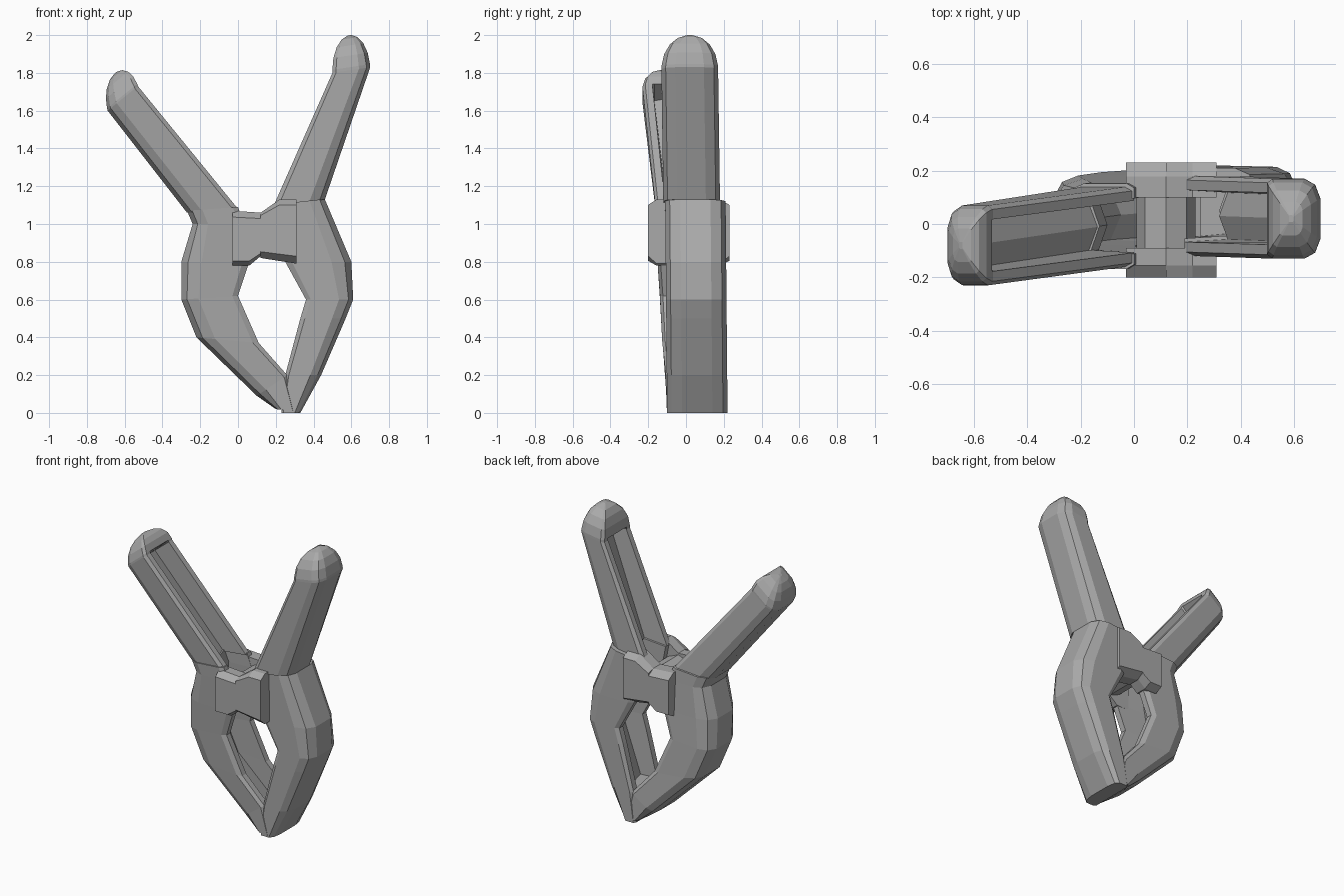
import bpy, bmesh
from math import sin, cos, radians
from mathutils import Vector

cube = bpy.data.objects.get("Cube")
if cube:
    bpy.data.objects.remove(cube, do_unlink=True)

colour = (0.4, 0.4, 0.4, 1)
grey = bpy.data.materials.new("plain grey")
grey.use_nodes = True
grey.diffuse_color = colour
grey.node_tree.nodes["Principled BSDF"].inputs["Base Color"].default_value = colour

HALF_WIDTH = 0.16
HINGE_HEIGHT = 1.1
JAW_TIP_Y = 0.06
CHANNEL_DEPTH = 0.6


def point(x, z):
    return Vector((x, 0, z))


def loft(name, rings):
    """Skin a row of matching rings and close both ends."""
    bm = bmesh.new()
    loops = [[bm.verts.new(corner) for corner in ring] for ring in rings]
    count = len(loops[0])
    for lower, upper in zip(loops, loops[1:]):
        for i in range(count):
            j = (i + 1) % count
            bm.faces.new((lower[i], lower[j], upper[j], upper[i]))
    bm.faces.new(loops[0])
    bm.faces.new(loops[-1])
    bmesh.ops.recalc_face_normals(bm, faces=bm.faces)
    mesh = bpy.data.meshes.new(name)
    bm.to_mesh(mesh)
    bm.free()
    mesh.materials.append(grey)
    bpy.context.collection.objects.link(bpy.data.objects.new(name, mesh))


def section(outer, inner, y_centre, width, depth):
    """U-shaped ring: chamfered outside, channel with a low middle ridge inside."""
    wall = width * 0.65
    half = [(1 - depth, wall * 0.9), (1, wall), (1, width * 0.9), (0.9, width),
            (0.3, width), (0.1, width * 0.85), (0, width * 0.5)]
    ridge = [(1 - depth * 0.8, 0)]
    ring = ridge + half + [(s, -y) for s, y in reversed(half)]
    return [outer.lerp(inner, s) + Vector((0, y_centre + y, 0)) for s, y in ring]


def handle(name, base, tip, apex, base_y, tip_y):
    """Hollow grip that runs from the hinge to a solid rounded end."""
    width = HALF_WIDTH - 0.01
    rings = [section(*base, base_y, width, CHANNEL_DEPTH),
             section(*tip, tip_y, width, CHANNEL_DEPTH)]
    middle = (tip[0] + tip[1]) / 2
    for angle in range(5, 90, 20):
        rise, spread = sin(radians(angle)), cos(radians(angle))
        centre = middle.lerp(apex, rise)
        outer, inner = (centre + (edge - middle) * spread for edge in tip)
        rings.append(section(outer, inner, tip_y, width * spread, 0))
    loft(name, rings)


def jaw(name, outers, inners, hinge_y):
    """Hollow arm that runs from the hinge down to a solid nose."""
    def ring(outer, inner, depth):
        drop = 1 - outer[1] / HINGE_HEIGHT
        y_centre = hinge_y + (JAW_TIP_Y - hinge_y) * drop
        return section(point(*outer), point(*inner), y_centre, HALF_WIDTH, depth)

    pairs = list(zip(outers, inners))
    rings = [ring(*pair, CHANNEL_DEPTH) for pair in pairs[:-1]]
    rings += [ring(*pair, 0) for pair in pairs[-2:]]
    loft(name, rings)


def lug(name, outline, y_inner, y_outer):
    """Hinge cheek whose top and bottom slope towards its outer face."""
    corners = [point(*corner) for corner in outline]
    middle = sum(corners, Vector()) / len(corners)
    rings = []
    for step, size in ((0, 1), (0.6, 1), (1, 0.8)):
        y = y_inner + (y_outer - y_inner) * step
        rings.append([Vector((corner.x, y, middle.lerp(corner, size).z))
                      for corner in corners])
    loft(name, rings)


# Tall handle and its jaw
handle("left_handle",
       base=(point(0.46, 1.13), point(0.19, 1.1)),
       tip=(point(0.7, 1.83), point(0.5, 1.8)),
       apex=point(0.59, 2), base_y=0.03, tip_y=0.02)
jaw("left_jaw",
    outers=[(0.46, 1.13), (0.6, 0.8), (0.61, 0.6), (0.57, 0.5), (0.44, 0.2), (0.33, 0)],
    inners=[(0.19, 1.1), (0.25, 0.8), (0.36, 0.6), (0.33, 0.5), (0.25, 0.2), (0.23, 0)],
    hinge_y=0.05)

# Splayed handle and its jaw
handle("right_handle",
       base=(point(-0.27, 1.06), point(0, 1.08)),
       tip=(point(-0.69, 1.6), point(-0.53, 1.73)),
       apex=point(-0.65, 1.8), base_y=-0.01, tip_y=-0.08)
jaw("right_jaw",
    outers=[(-0.27, 1.07), (-0.24, 1), (-0.3, 0.8), (-0.3, 0.6), (-0.22, 0.4),
            (0.1, 0.09), (0.2, 0.02)],
    inners=[(0, 1.09), (0.03, 1), (0.06, 0.8), (0, 0.62), (0.11, 0.37),
            (0.26, 0.2), (0.3, 0.01)],
    hinge_y=-0.01)

# Overlapping hinge cheeks on both sides
right_outline = [(-0.03, 0.78), (0.06, 0.78), (0.12, 0.83), (0.12, 1.06), (-0.03, 1.07)]
left_outline = [(0.12, 0.82), (0.31, 0.79), (0.31, 1.13), (0.22, 1.13), (0.12, 1.06)]
for side, y_inner, y_outer in (("front", -0.09, -0.2), ("back", 0.1, 0.23)):
    lug("right_lug_" + side, right_outline, y_inner, y_outer)
    lug("left_lug_" + side, left_outline, y_inner, y_outer)

# Coil between the cheeks
bpy.ops.mesh.primitive_cylinder_add(vertices=8, radius=0.11, depth=0.24,
                                    location=(0.12, 0, 0.94), rotation=(radians(90), 0, 0))
coil = bpy.context.object
coil.name = "hinge_coil"
coil.data.materials.append(grey)
